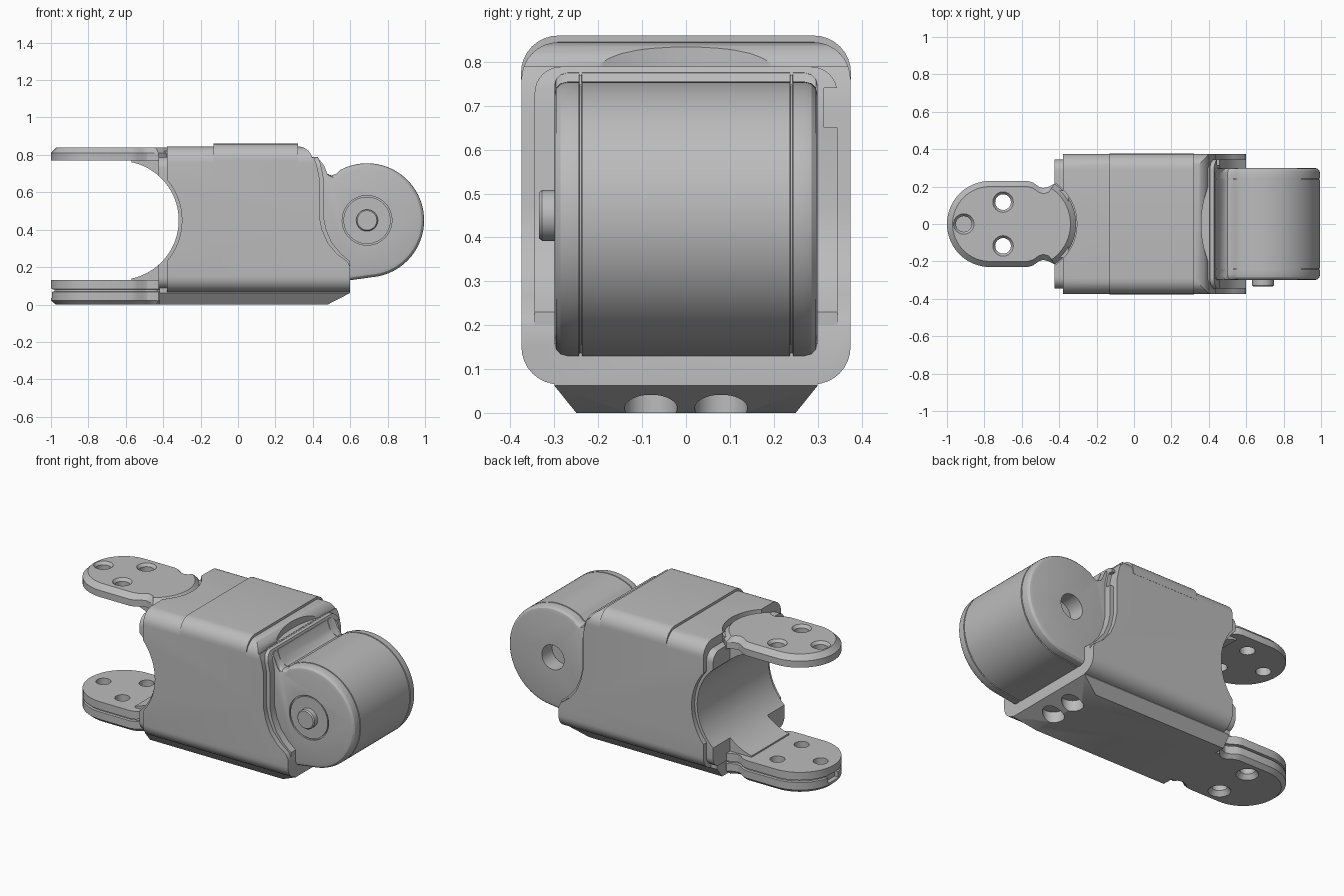
import bpy, bmesh
from math import cos, sin, pi, radians

if "Cube" in bpy.data.objects:
    bpy.data.objects.remove(bpy.data.objects["Cube"])

grey = bpy.data.materials.new("neutral_grey")
grey.use_nodes = True
GREY = (0.5, 0.5, 0.5, 1)
grey.diffuse_color = GREY
grey.node_tree.nodes["Principled BSDF"].inputs["Base Color"].default_value = GREY
PLACE = {"x": lambda a, b, l: (l, a, b),
         "y": lambda a, b, l: (a, l, b),
         "z": lambda a, b, l: (a, b, l)}
parts = []


def loft(name, axis, rings, keep=True):
    """Skin a stack of (outline, level) rings along an axis and cap the ends."""
    bm = bmesh.new()
    loops = [[bm.verts.new(PLACE[axis](a, b, level)) for a, b in pts] for pts, level in rings]
    n = len(loops[0])
    for lower, upper in zip(loops, loops[1:]):
        for i in range(n):
            j = (i + 1) % n
            bm.faces.new((lower[i], lower[j], upper[j], upper[i]))
    bm.faces.new(loops[0][::-1])
    bm.faces.new(loops[-1])
    bmesh.ops.recalc_face_normals(bm, faces=bm.faces)
    mesh = bpy.data.meshes.new(name)
    bm.to_mesh(mesh)
    bm.free()
    mesh.materials.append(grey)
    obj = bpy.data.objects.new(name, mesh)
    bpy.context.scene.collection.objects.link(obj)
    if keep:
        parts.append(obj)
    return obj


def arc(cx, cy, r, start, end, n=16):
    return [(cx + r * cos(radians(start + (end - start) * i / n)),
             cy + r * sin(radians(start + (end - start) * i / n))) for i in range(n + 1)]


def circle(cx, cy, r, n=48):
    return arc(cx, cy, r, 0, 360 - 360 / n, n - 1)


def rect(a0, a1, b0, b1):
    return [(a0, b0), (a1, b0), (a1, b1), (a0, b1)]


def round_rect(half, b0, b1, r):
    w = half - r
    return (arc(w, b1 - r, r, 0, 90, 8) + arc(-w, b1 - r, r, 90, 180, 8)
            + arc(-w, b0 + r, r, 180, 270, 8) + arc(w, b0 + r, r, 270, 360, 8))


def prism(name, axis, pts, lo, hi, keep=False):
    return loft(name, axis, [(pts, lo), (pts, hi)], keep)


def combine(obj, cutters, operation="DIFFERENCE"):
    """Apply booleans and discard the helper solids."""
    for c in cutters:
        m = obj.modifiers.new("cut", "BOOLEAN")
        m.operation, m.solver, m.object = operation, "EXACT", c
    dg = bpy.context.evaluated_depsgraph_get()
    mesh = bpy.data.meshes.new_from_object(obj.evaluated_get(dg))
    obj.modifiers.clear()
    obj.data = mesh
    for c in cutters:
        bpy.data.objects.remove(c)


def clearance(r):
    return prism("clearance_cutter", "y", circle(-0.635, 0.45, r, 72), -0.6, 0.6)


def arm_pocket():
    return prism("pocket_cutter", "z", circle(-0.57, 0, 0.265), 0.765, 1)


def scoop():
    return prism("scoop_cutter", "z", circle(0.94, 0, 0.58, 96), 0.79, 1)


# Outer shell: side profile intersected with a rounded section
edge = [(0.60, 0.06), (0.60, 0.20), (0.585, 0.23), (0.53, 0.27), (0.48, 0.33), (0.45, 0.40),
        (0.435, 0.47), (0.435, 0.68), (0.42, 0.75), (0.405, 0.79)]
shoulder = arc(0.32, 0.765, 0.08, 15, 90, 8)
shell = prism("shell", "y", [(-0.38, 0.06)] + edge + shoulder + [(-0.38, 0.845)], -0.5, 0.5, True)
combine(shell, [prism("section", "x", round_rect(0.375, 0.065, 0.845, 0.085), -1, 1)], "INTERSECT")
combine(shell, [clearance(0.335), arm_pocket(), scoop()])

# Raised band across the top of the shell
band = prism("top_band", "x", round_rect(0.376, 0.50, 0.86, 0.085), -0.13, 0.32, True)
combine(band, [prism("band_cutter", "z", rect(-1, 1, -1, 1), 0.3, 0.76)])

# Inner core that shows as a lip at both ends of the shell
lip = [(min(x + 0.022, 0.60), z) for x, z in edge]
core = prism("inner_core", "y", [(-0.425, 0.06)] + lip + [(-0.425, 0.79)], -0.5, 0.5, True)
combine(core, [prism("section", "x", round_rect(0.345, 0.085, 0.789, 0.06), -1, 1)], "INTERSECT")
combine(core, [clearance(0.318), arm_pocket(),
               prism("notch_cutter", "z", rect(0.40, 0.6, 0.315, 0.4), 0.65, 0.74)])

# Motor drum with its neck, rounded rims and two fine grooves
CX, CZ, R = 0.69, 0.45, 0.305
drum_outline = ([(0.38, 0.78), (0.435, 0.775), (0.455, 0.725), (0.475, 0.70), (0.50, 0.69), (0.525, 0.698)]
                + arc(CX, CZ, R, 118, -80, 56) + [(0.60, 0.13), (0.38, 0.12)])


def shrink(d):
    s = 1 - d / R
    return [(CX + (x - CX) * s, CZ + (z - CZ) * s) for x, z in drum_outline]


rim = [(0.03, 0.30), (0.014, 0.296), (0.004, 0.286), (0, 0.27),
       (0, 0.244), (0.006, 0.243), (0.006, 0.238), (0, 0.237)]
levels = [(d, -y) for d, y in rim] + [(d, y) for d, y in reversed(rim)]
drum = loft("motor_drum", "y", [(shrink(d), y) for d, y in levels])
combine(drum, [prism("ring_cutter", "y", circle(CX, CZ, 0.133), -0.4, -0.29),
               prism("shaft_cutter", "y", circle(CX, CZ, 0.075), 0.20, 0.4)])
prism("motor_cap", "y", circle(CX, CZ, 0.126), -0.299, -0.28, True)
loft("motor_pin", "y", [(circle(CX, CZ, r), y) for r, y in
                        ((0.052, -0.335), (0.058, -0.328), (0.058, -0.28))])

# Base plate with chamfered underside and two round pockets
base = loft("base_plate", "z", [(rect(-0.42, 0.48, -0.25, 0.25), 0),
                                (rect(-0.42, 0.60, -0.30, 0.30), 0.062),
                                (rect(-0.42, 0.60, -0.30, 0.30), 0.125)])
combine(base, [prism("pocket", "z", circle(0.50, s * 0.08, 0.06), -0.1, 0.07) for s in (-1, 1)])


# Fork arms: rounded lobe, waist and a disc seated in the body
def arm_outline(d):
    side = [(-0.57, 0.23 - d), (-0.54, 0.222 - d), (-0.51, 0.20 - d), (-0.485, 0.192 - d),
            (-0.455, 0.20 - d)]
    disc = arc(-0.57, 0, 0.26 - d, 56, -56, 24)
    return (arc(-0.77, 0, 0.23 - d, 270, 90, 32) + side + disc
            + [(x, -y) for x, y in reversed(side)])


def screw_holes(z0, z1, spots, r=0.042):
    return [prism("screw_cutter", "z", circle(x, y, r, 24), z0, z1) for x, y in spots]


def countersinks(z, depth, r, spots):
    return [loft("sink_cutter", "z", [(circle(x, y, r + 0.02, 24), z - depth / 2),
                                      (circle(x, y, r, 24), z),
                                      (circle(x, y, 0.04, 24), z + depth)], False)
            for x, y in spots]


pair = [(-0.70, 0.117), (-0.70, -0.117)]
trio = pair + [(-0.91, 0)]
upper = loft("upper_arm", "z", [(arm_outline(d), z) for d, z in
                                ((0, 0.77), (0, 0.81), (0.03, 0.84))])
combine(upper, screw_holes(0.7, 0.9, trio))
combine(upper, countersinks(0.84, -0.02, 0.055, trio))
lower = loft("lower_arm", "z", [(arm_outline(d), z) for d, z in
                                ((0.025, 0), (0, 0.022), (0, 0.068), (0.014, 0.07),
                                 (0.014, 0.08), (0, 0.082), (0, 0.13))])
combine(lower, screw_holes(-0.1, 0.2, pair) + screw_holes(0.07, 0.2, trio[2:]))
combine(lower, countersinks(0, 0.03, 0.062, pair)
        + [prism("slot_cutter", "z", rect(-1.1, -0.97, -0.05, 0.05), 0.035, 0.085)])

# Curved web joining both arms to the body
web = prism("arm_web", "z", rect(-0.57, -0.35, -0.18, 0.18), 0.03, 0.82, True)
combine(web, [clearance(0.318)])

# Smooth shading with crisp edges
for o in bpy.context.scene.objects:
    o.select_set(o in parts)
bpy.context.view_layer.objects.active = shell
bpy.ops.object.shade_smooth_by_angle(angle=radians(30))
